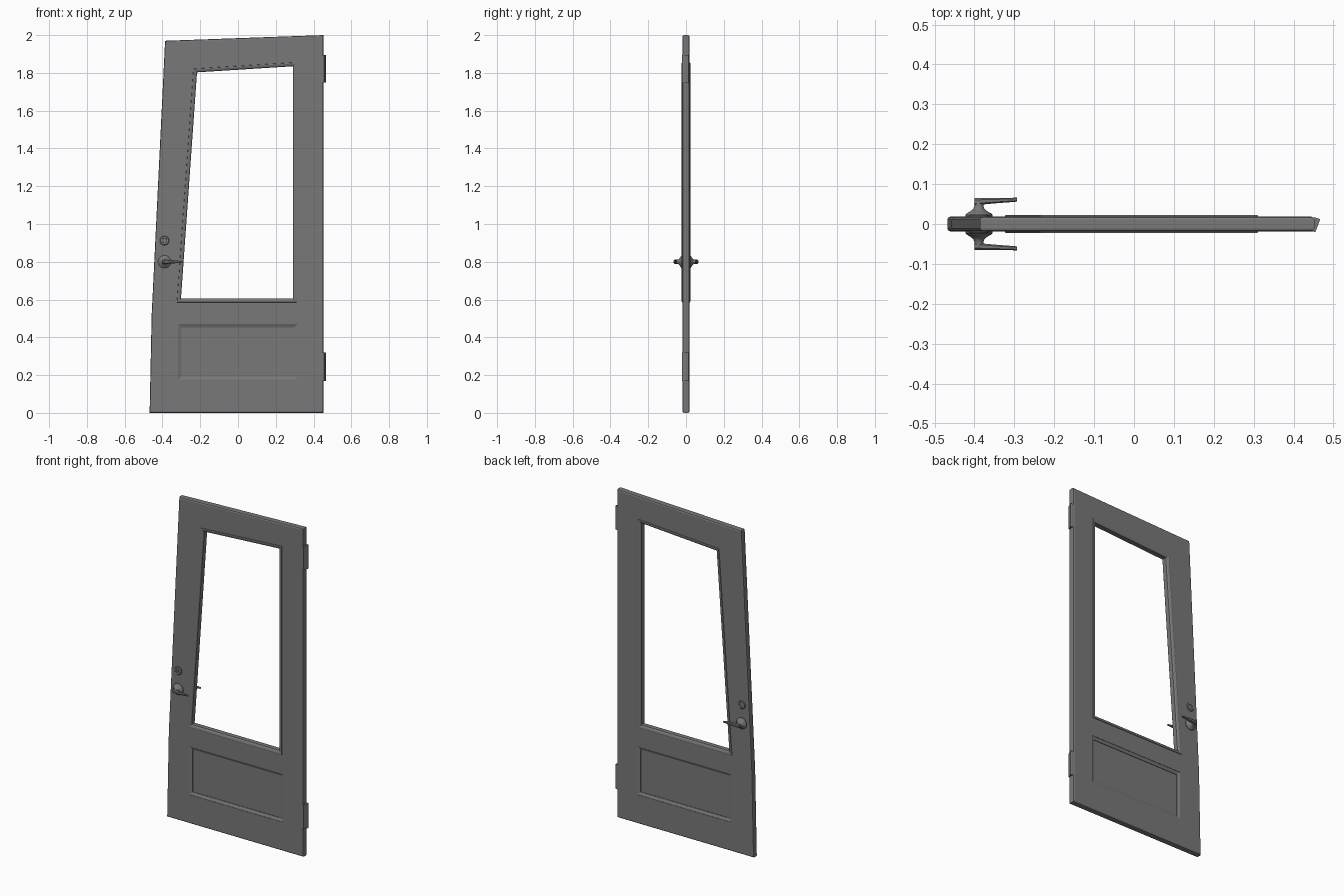
import bpy, bmesh, math
from mathutils import Vector

if "Cube" in bpy.data.objects:
    bpy.data.objects.remove(bpy.data.objects["Cube"])

grey = bpy.data.materials.new("dark grey")
grey.diffuse_color = (0.19, 0.19, 0.19, 1)
grey.use_nodes = True
grey.node_tree.nodes["Principled BSDF"].inputs["Base Color"].default_value = grey.diffuse_color


def loft(name, rings, closed=False, bevel=0.0, smooth=False):
    """Skin a list of equal-length point rings; cap the ends unless closed."""
    bm = bmesh.new()
    vs = [[bm.verts.new(p) for p in r] for r in rings]
    n, m = len(rings[0]), len(rings)
    for i in range(m if closed else m - 1):
        a, b = vs[i], vs[(i + 1) % m]
        for j in range(n):
            k = (j + 1) % n
            bm.faces.new((a[j], a[k], b[k], b[j]))
    if not closed:
        bm.faces.new(vs[0])
        bm.faces.new(vs[-1][::-1])
    bmesh.ops.recalc_face_normals(bm, faces=bm.faces)
    if bevel:
        bmesh.ops.bevel(bm, geom=bm.edges[:], offset=bevel, segments=2,
                        profile=0.5, affect='EDGES')
    me = bpy.data.meshes.new(name)
    bm.to_mesh(me)
    bm.free()
    me.materials.append(grey)
    ob = bpy.data.objects.new(name, me)
    bpy.context.collection.objects.link(ob)
    if smooth:
        bpy.ops.object.select_all(action='DESELECT')
        ob.select_set(True)
        bpy.context.view_layer.objects.active = ob
        bpy.ops.object.shade_smooth_by_angle(angle=math.radians(35))
    return ob


def grow(poly, d):
    """Offset a counter-clockwise convex polygon outward by d."""
    pts = [Vector(p) for p in poly]
    out = []
    for i, p in enumerate(pts):
        e1 = (p - pts[i - 1]).normalized()
        e2 = (pts[(i + 1) % len(pts)] - p).normalized()
        n1, n2 = Vector((e1.y, -e1.x)), Vector((e2.y, -e2.x))
        out.append(p + (n1 + n2) * d / (1 + n1.dot(n2)))
    return out


def at_y(poly, y):
    return [(p[0], y, p[1]) for p in poly]


def circle(cx, cz, r, y, n=24):
    return [(cx + r * math.cos(2 * math.pi * i / n), y,
             cz + r * math.sin(2 * math.pi * i / n)) for i in range(n)]


# crooked door slab with softened rim
T = 0.019
outline = [(-0.468, 0), (0.452, 0), (0.452, 2.0), (-0.386, 1.97), (-0.457, 0.52)]
slab = loft("door_slab", [at_y(grow(outline, o), y) for o, y in
            ((-0.008, -T), (-0.002, -T + 0.003), (0, -T + 0.008),
             (0, T - 0.008), (-0.002, T - 0.003), (-0.008, T))])

# cutters: window opening and sunk panels on both faces
window = [(-0.302, 0.605), (0.291, 0.605), (0.291, 1.835), (-0.217, 1.803)]
panel = [(-0.30, 0.193), (0.30, 0.193), (0.30, 0.453), (-0.30, 0.453)]
hole = grow(window, 0.012)
cutters = [loft("window_cutter", [at_y(hole, -0.1), at_y(hole, 0.1)])]
for s in (-1, 1):
    cutters.append(loft("panel_cutter", [at_y(grow(panel, o), s * y) for o, y in
                   ((0, T - 0.012), (0, T - 0.009), (0.017, T - 0.002), (0.017, T + 0.02))]))
bpy.context.view_layer.objects.active = slab
for c in cutters:
    m = slab.modifiers.new("cut", 'BOOLEAN')
    m.operation, m.solver, m.object = 'DIFFERENCE', 'EXACT', c
    bpy.ops.object.modifier_apply(modifier=m.name)
    bpy.data.objects.remove(c)

# raised moulding round the window
section = [(0, 0.014), (0.005, 0.020), (0.014, 0.023), (0.019, 0.022), (0.021, 0.016)]
section = [(o, -y) for o, y in section] + section[::-1]
loft("window_moulding", [at_y(grow(window, o), y) for o, y in section], closed=True)

# handles and locks on both faces
HX, HZ, LZ = -0.389, 0.80, 0.912
for s, side in ((-1, "front"), (1, "back")):
    loft("handle_rose_" + side, [circle(HX, HZ, r, s * y) for r, y in
         ((0.034, 0.015), (0.034, 0.023), (0.030, 0.027), (0.021, 0.032),
          (0.014, 0.038), (0.011, 0.046), (0.011, 0.060))], smooth=True)
    lever = []
    for x, y0, y1, h in ((-0.400, 0.046, 0.065, 0.010), (-0.378, 0.049, 0.065, 0.011),
                         (-0.345, 0.052, 0.065, 0.009), (-0.294, 0.056, 0.066, 0.004)):
        yc, hy = (y0 + y1) / 2, (y1 - y0) / 2
        q = 0.5
        lever.append([(x, s * (yc + hy * a), HZ + h * b) for a, b in
                      ((1, q), (q, 1), (-q, 1), (-1, q), (-1, -q), (-q, -1), (q, -1), (1, -q))])
    loft("handle_lever_" + side, lever, smooth=True)
    loft("lock_rose_" + side, [circle(HX, LZ, r, s * y) for r, y in
         ((0.025, 0.015), (0.025, 0.021), (0.022, 0.024), (0.014, 0.024),
          (0.013, 0.022), (0.003, 0.022))], smooth=True)
    slot = [(HX - 0.002, LZ - 0.008), (HX + 0.002, LZ - 0.008),
            (HX + 0.002, LZ + 0.008), (HX - 0.002, LZ + 0.008)]
    loft("keyhole_" + side, [at_y(slot, s * 0.02), at_y(slot, s * 0.0235)])

# tilted hinge leaves on the right edge
leaf = [(0.444, -0.018), (0.455, -0.020), (0.467, 0.012), (0.456, 0.016), (0.444, 0.016)]
for name, z0, z1 in (("lower_hinge", 0.17, 0.32), ("upper_hinge", 1.75, 1.895)):
    loft(name, [[(x, y, z) for x, y in leaf] for z in (z0, z1)])
